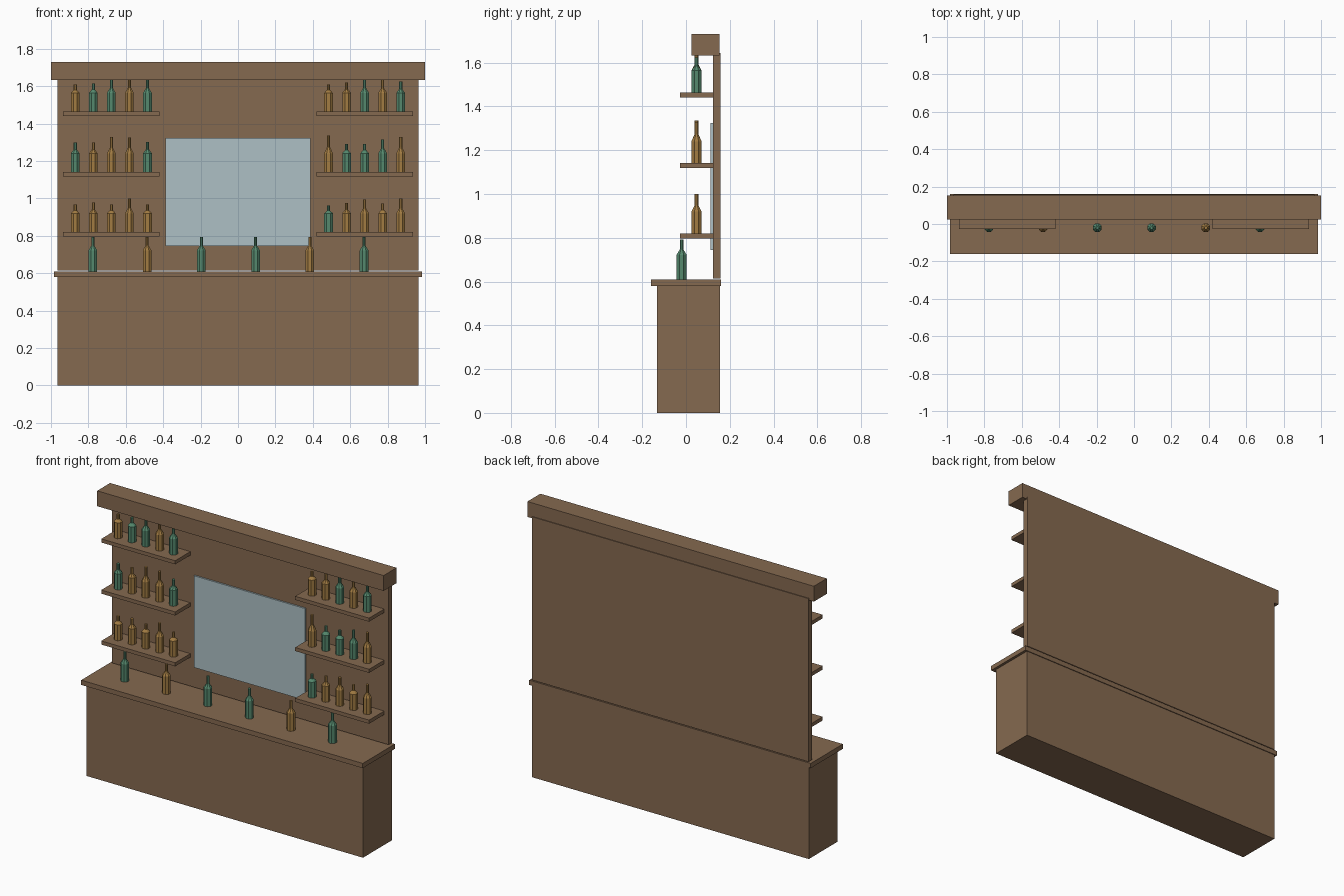
import bpy, bmesh
from math import cos, sin, pi

cube = bpy.data.objects.get("Cube")
if cube:
    bpy.data.objects.remove(cube, do_unlink=True)


def material(name, rgb):
    m = bpy.data.materials.new(name)
    m.use_nodes = True
    m.diffuse_color = (*rgb, 1)
    m.node_tree.nodes["Principled BSDF"].inputs["Base Color"].default_value = (*rgb, 1)
    return m


wood = material("brown wood", (0.235, 0.142, 0.08))
amber = material("amber glass", (0.36, 0.2, 0.055))
green = material("green glass", (0.09, 0.25, 0.155))
silver = material("mirror glass", (0.42, 0.53, 0.56))


def add_object(name, bm, mat):
    mesh = bpy.data.meshes.new(name)
    bmesh.ops.recalc_face_normals(bm, faces=bm.faces)
    bm.to_mesh(mesh)
    bm.free()
    mesh.materials.append(mat)
    obj = bpy.data.objects.new(name, mesh)
    bpy.context.collection.objects.link(obj)
    return obj


def box(name, x, y, z, mat=wood):
    """Box from (min, max) ranges on each axis."""
    bm = bmesh.new()
    bmesh.ops.create_cube(bm, size=1)
    for v in bm.verts:
        for i, (lo, hi) in enumerate((x, y, z)):
            v.co[i] = lo if v.co[i] < 0 else hi
    return add_object(name, bm, mat)


def bottle(name, x, y, z, height, body, mat):
    """Eight-sided bottle: straight body, sloped shoulder, thin neck."""
    shoulder = body + 0.35 * (height - body)
    profile = [(0.025, 0), (0.025, body), (0.009, shoulder), (0.009, height)]
    sides = 8
    bm = bmesh.new()
    rings = []
    for r, h in profile:
        angles = [2 * pi * (k + 0.5) / sides for k in range(sides)]
        rings.append([bm.verts.new((x + r * cos(a), y + r * sin(a), z + h)) for a in angles])
    for low, high in zip(rings, rings[1:]):
        for k in range(sides):
            n = (k + 1) % sides
            bm.faces.new((low[k], low[n], high[n], high[k]))
    bm.faces.new(rings[0])
    bm.faces.new(rings[-1])
    return add_object(name, bm, mat)


# Counter, back wall, cornice and mirror
box("counter_base", (-0.966, 0.966), (-0.133, 0.155), (0, 0.58))
box("counter_top", (-0.983, 0.983), (-0.16, 0.16), (0.58, 0.61))
box("back_panel", (-0.966, 0.966), (0.123, 0.158), (0.615, 1.645))
box("cornice", (-1, 1), (0.024, 0.153), (1.633, 1.73))
box("mirror", (-0.388, 0.388), (0.113, 0.123), (0.745, 1.324), silver)

# Shelves, top to bottom, with bottle colours and heights from left to right
shelf_tops = (1.464, 1.141, 0.82)
left_rows = (("aggag", (0.145, 0.15, 0.172, 0.18, 0.172)),
             ("gaaag", (0.157, 0.157, 0.187, 0.185, 0.16)),
             ("aaaaa", (0.147, 0.157, 0.147, 0.18, 0.147)))
right_rows = (("aagag", (0.145, 0.155, 0.175, 0.17, 0.16)),
              ("aggga", (0.195, 0.15, 0.15, 0.175, 0.187)),
              ("gaaaa", (0.142, 0.155, 0.173, 0.152, 0.18)))
glass = {"a": amber, "g": green}

for side, centre, rows in (("right", -0.677, left_rows), ("left", 0.677, right_rows)):
    for level, (top, (colours, heights)) in enumerate(zip(shelf_tops, rows)):
        box(f"{side}_shelf_{level + 1}", (centre - 0.258, centre + 0.258),
            (-0.028, 0.123), (top - 0.023, top))
        for i, (c, h) in enumerate(zip(colours, heights)):
            bottle(f"{side}_shelf_{level + 1}_bottle_{i + 1}",
                   centre + (i - 2) * 0.0965, 0.048, top, h, 0.1, glass[c])

# Bottles standing on the counter
for i, c in enumerate("gaggag"):
    bottle(f"counter_bottle_{i + 1}", -0.776 + i * 0.29, -0.02, 0.61, 0.183, 0.112, glass[c])
